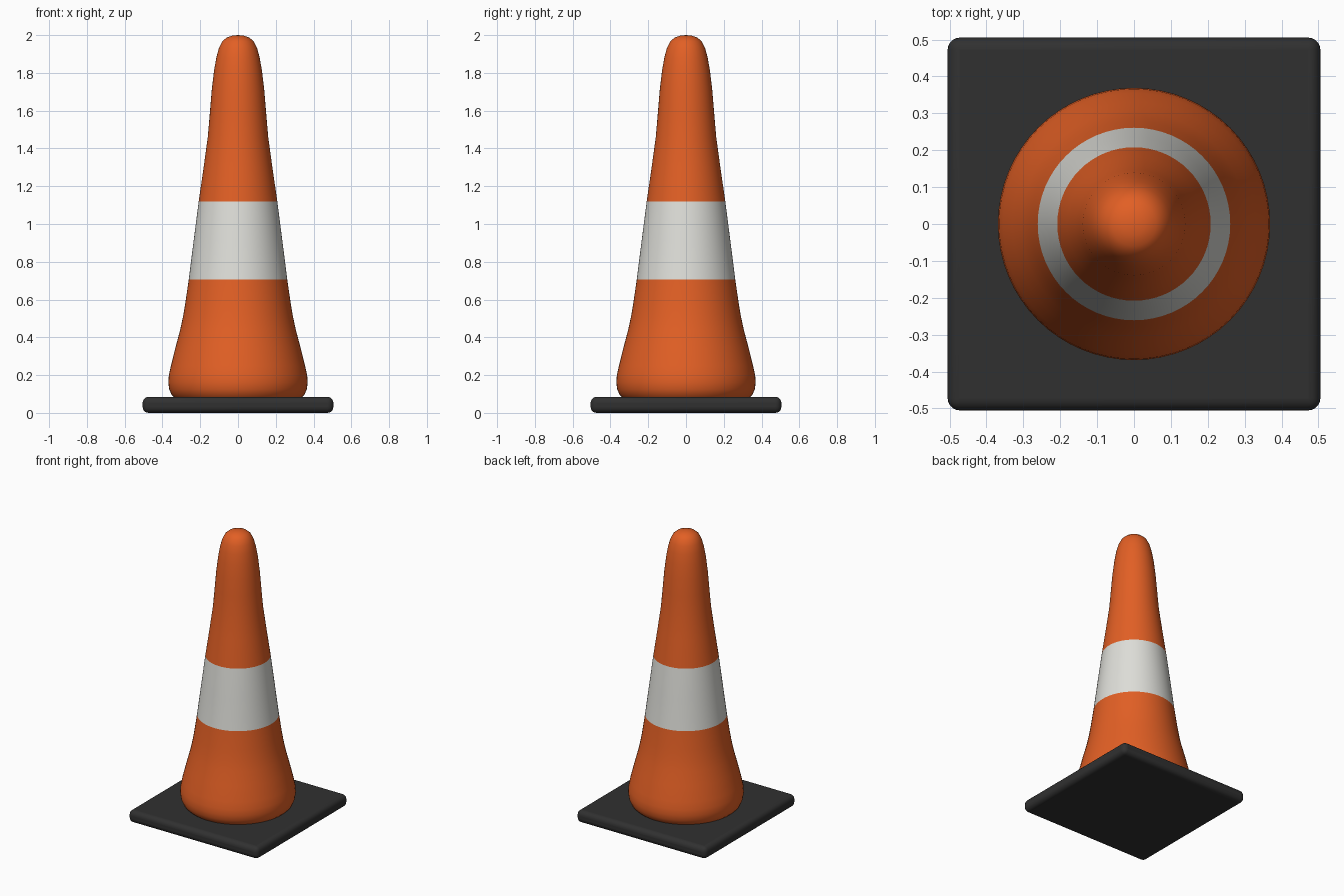
import bpy, bmesh, math

cube = bpy.data.objects.get("Cube")
if cube:
    bpy.data.objects.remove(cube, do_unlink=True)


def make_material(name, color):
    mat = bpy.data.materials.new(name)
    mat.use_nodes = True
    mat.diffuse_color = (*color, 1)
    mat.node_tree.nodes["Principled BSDF"].inputs["Base Color"].default_value = (*color, 1)
    return mat


def make_object(name, bm, materials):
    mesh = bpy.data.meshes.new(name)
    bm.to_mesh(mesh)
    bm.free()
    for mat in materials:
        mesh.materials.append(mat)
    obj = bpy.data.objects.new(name, mesh)
    bpy.context.collection.objects.link(obj)
    return obj


def smooth(obj, degrees):
    bpy.ops.object.select_all(action='DESELECT')
    obj.select_set(True)
    bpy.context.view_layer.objects.active = obj
    bpy.ops.object.shade_smooth_by_angle(angle=math.radians(degrees))


orange = make_material("orange plastic", (0.76, 0.115, 0.018))
white = make_material("reflective white", (0.73, 0.73, 0.69))
black = make_material("black rubber", (0.03, 0.03, 0.03))

# Square rubber base with rounded corners and edges
HALF, THICK = 0.505, 0.085
bm = bmesh.new()
bmesh.ops.create_cube(bm, size=1)
for v in bm.verts:
    v.co = (v.co.x * 2 * HALF, v.co.y * 2 * HALF, (v.co.z + 0.5) * THICK)
base = make_object("base", bm, [black])
bevel = base.modifiers.new("rounded edges", 'BEVEL')
bevel.width = 0.032
bevel.segments = 5
smooth(base, 40)

# Lathed cone body: (radius, height) from the flared foot to the domed tip
BAND_LOW, BAND_HIGH = 0.705, 1.12
profile = [
    (0.335, 0.08), (0.352, 0.097), (0.364, 0.125), (0.369, 0.16), (0.366, 0.2),
    (0.355, 0.25), (0.33, 0.35), (0.306, 0.44), (0.291, 0.51), (0.279, 0.58),
    (0.261, BAND_LOW), (0.235, 0.91), (0.208, BAND_HIGH), (0.182, 1.3),
    (0.16, 1.46), (0.148, 1.6), (0.139, 1.71), (0.127, 1.81), (0.115, 1.88),
    (0.101, 1.932), (0.083, 1.967), (0.06, 1.987), (0.03, 1.997), (0, 2),
]
bm = bmesh.new()
points = [bm.verts.new((r, 0, z)) for r, z in profile]
edges = [bm.edges.new(pair) for pair in zip(points, points[1:])]
bmesh.ops.spin(bm, geom=points + edges, cent=(0, 0, 0), axis=(0, 0, 1),
               angle=math.tau, steps=64, use_duplicate=False)
bmesh.ops.remove_doubles(bm, verts=bm.verts, dist=0.0005)
bmesh.ops.recalc_face_normals(bm, faces=bm.faces)

# Reflective band chosen by height
for face in bm.faces:
    face.material_index = int(BAND_LOW < face.calc_center_median().z < BAND_HIGH)
cone = make_object("cone_body", bm, [orange, white])
smooth(cone, 60)
